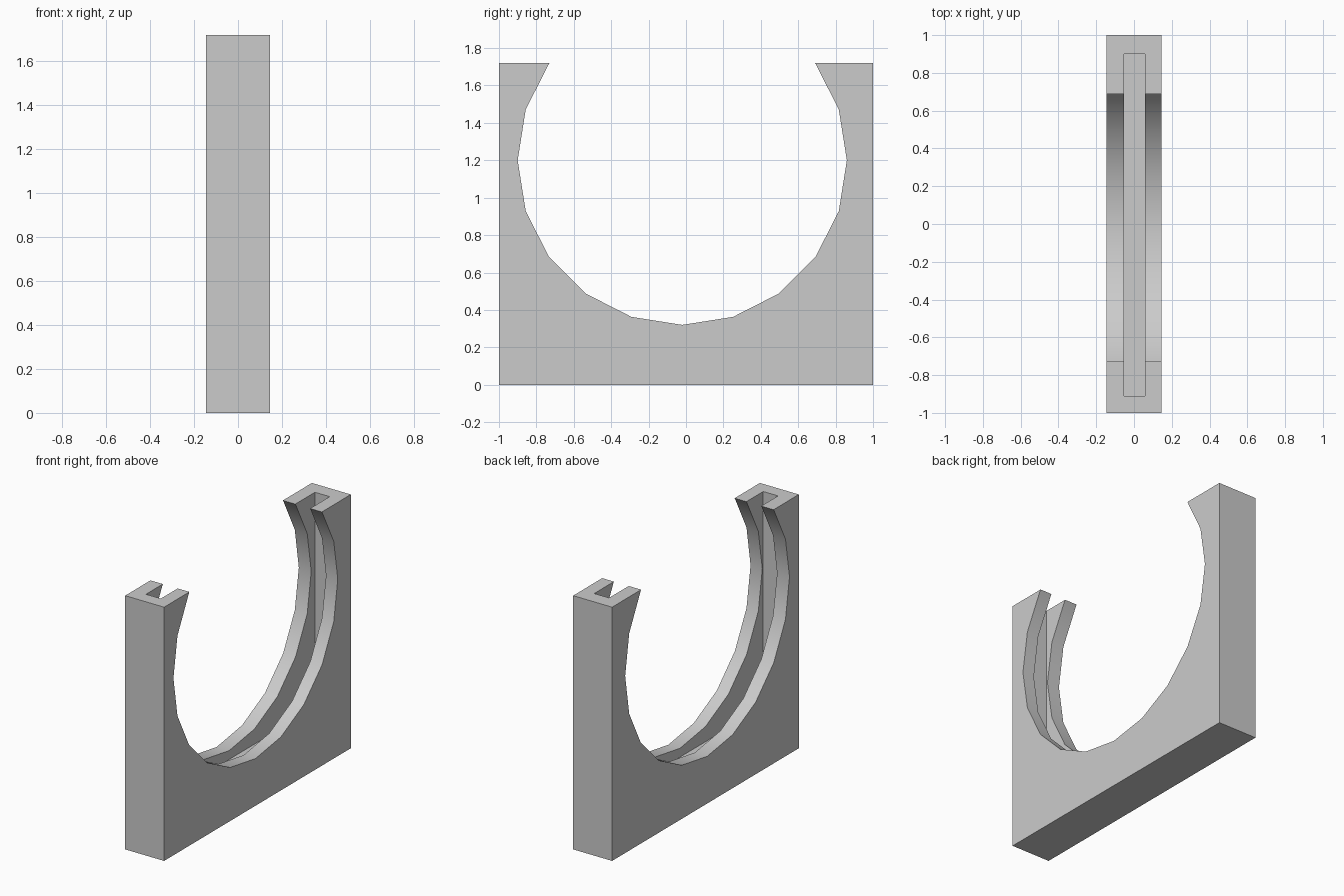
import bpy
import math

cube = bpy.data.objects.get("Cube")
if cube:
    bpy.data.objects.remove(cube, do_unlink=True)

grey = bpy.data.materials.new("plain grey")
grey.use_nodes = True
colour = (0.6, 0.6, 0.6, 1)
grey.diffuse_color = colour
grey.node_tree.nodes["Principled BSDF"].inputs["Base Color"].default_value = colour


def box(name, low, high):
    """Box between two opposite corners."""
    centre = [(a + b) / 2 for a, b in zip(low, high)]
    bpy.ops.mesh.primitive_cube_add(size=1, location=centre)
    ob = bpy.context.object
    ob.name = name
    ob.scale = [b - a for a, b in zip(low, high)]
    bpy.ops.object.transform_apply(location=True, rotation=True, scale=True)
    ob.data.materials.append(grey)
    return ob


def cut(target, cutter):
    """Subtract the cutter from the target and discard it."""
    cutter.hide_render = True
    mod = target.modifiers.new("cut", "BOOLEAN")
    mod.operation = "DIFFERENCE"
    mod.solver = "EXACT"
    mod.object = cutter
    bpy.context.view_layer.objects.active = target
    bpy.ops.object.modifier_apply(modifier=mod.name)
    bpy.data.objects.remove(cutter, do_unlink=True)


# Upright block
holder = box("holder_block", (-0.146, -1, 0), (0.146, 1, 1.72))

# Round opening, twenty sides with a corner at the very bottom
bpy.ops.mesh.primitive_cylinder_add(
    vertices=20, radius=0.88, depth=1,
    location=(0, -0.02, 1.2), rotation=(0, math.pi / 2, 0))
opening = bpy.context.object
opening.name = "opening_cutter"
opening.data.materials.append(grey)
cut(holder, opening)

# Straight-sided slot behind the rim, open at the top
cut(holder, box("slot_cutter", (-0.053, -0.91, 0.26), (0.058, 0.90, 2)))

# Smooth the rim, keep the block edges sharp
bpy.ops.object.select_all(action="DESELECT")
holder.select_set(True)
bpy.context.view_layer.objects.active = holder
bpy.ops.object.shade_smooth_by_angle(angle=math.radians(30))
